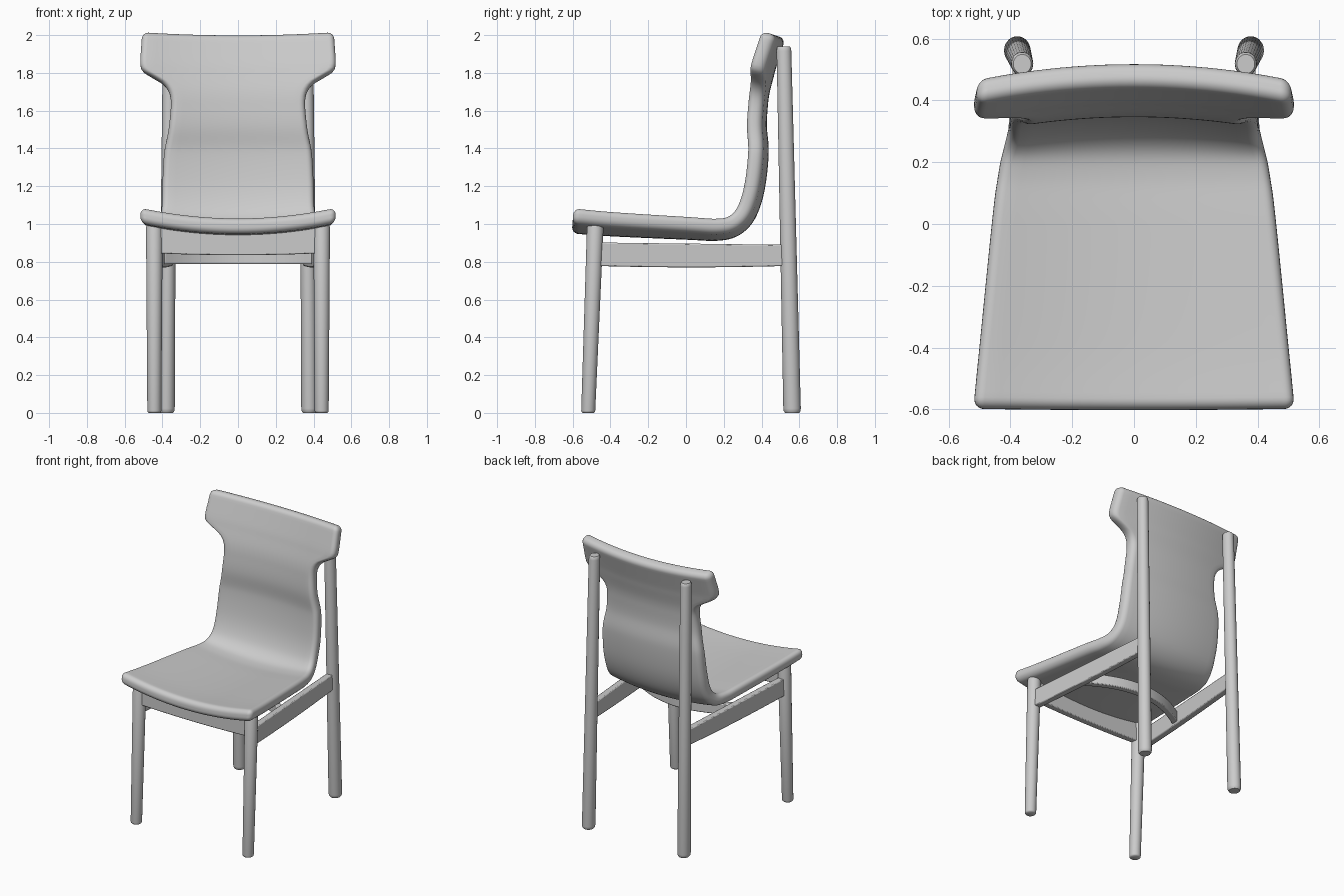
import bpy, bmesh, math
from mathutils import Vector

if "Cube" in bpy.data.objects:
    bpy.data.objects.remove(bpy.data.objects["Cube"])


def finish(name, bm, angle=40, bevel=0.0):
    bmesh.ops.recalc_face_normals(bm, faces=bm.faces)
    me = bpy.data.meshes.new(name)
    bm.to_mesh(me)
    bm.free()
    ob = bpy.data.objects.new(name, me)
    bpy.context.collection.objects.link(ob)
    bpy.ops.object.select_all(action='DESELECT')
    ob.select_set(True)
    bpy.context.view_layer.objects.active = ob
    bpy.ops.object.shade_smooth_by_angle(angle=math.radians(angle))
    if bevel:
        m = ob.modifiers.new("bevel", 'BEVEL')
        m.width, m.segments = bevel, 2
        m.limit_method, m.angle_limit = 'ANGLE', math.radians(40)
    return ob


def loft(rings):
    """Join equal-length closed rings into a capped skin."""
    bm = bmesh.new()
    vs = [[bm.verts.new(p) for p in r] for r in rings]
    n = len(vs[0])
    for a, b in zip(vs, vs[1:]):
        for i in range(n):
            j = (i + 1) % n
            bm.faces.new((a[i], a[j], b[j], b[i]))
    bm.faces.new(vs[0])
    bm.faces.new(vs[-1])
    return bm


def catmull(pts, steps=24):
    p = [2 * pts[0] - pts[1]] + pts + [2 * pts[-1] - pts[-2]]
    out = []
    for a, b, c, d in zip(p, p[1:], p[2:], p[3:]):
        for k in range(steps):
            t = k / steps
            out.append(0.5 * (2 * b + (c - a) * t + (2 * a - 5 * b + 4 * c - d) * t * t
                              + (3 * b - a - 3 * c + d) * t ** 3))
    return out + [pts[-1]]


# Seat and back: centre line of the underside as (y, z, half width)
PROFILE = [Vector(p) for p in (
    (-0.605, 0.95, 0.52), (-0.40, 0.935, 0.50), (0.0, 0.917, 0.46), (0.16, 0.911, 0.44),
    (0.26, 0.93, 0.425), (0.335, 0.985, 0.412), (0.385, 1.07, 0.403), (0.42, 1.20, 0.40),
    (0.438, 1.38, 0.39), (0.428, 1.52, 0.365), (0.434, 1.63, 0.355), (0.441, 1.685, 0.365),
    (0.45, 1.725, 0.40), (0.458, 1.755, 0.455), (0.466, 1.785, 0.503), (0.475, 1.82, 0.517),
    (0.50, 1.90, 0.513), (0.526, 1.982, 0.507))]
THICK, ROUND, CURVE = 0.082, 0.034, 0.21


def shell():
    line = catmull(PROFILE)
    dist = [0.0]
    for a, b in zip(line, line[1:]):
        dist.append(dist[-1] + (b - a).xy.length)
    total = dist[-1]

    def at(s):
        s = min(max(s, 0), total)
        i = next(k for k in range(1, len(dist)) if dist[k] >= s - 1e-9)
        f = (s - dist[i - 1]) / (dist[i] - dist[i - 1])
        return line[i - 1].lerp(line[i], f)

    lip = [ROUND * (1 - math.cos(k * math.pi / 12)) for k in range(6)]
    mid = [ROUND + (total - 2 * ROUND) * k / 110 for k in range(111)]
    rings = []
    for s in lip + mid + [total - d for d in reversed(lip)]:
        y, z, w = at(s)
        tan = (at(s + 0.02) - at(s - 0.02)).xy.normalized()
        ny, nz = -tan.y, tan.x
        # round over the front edge and the top edge
        d = min(s, total - s, ROUND)
        inset = 0.97 * (ROUND - math.sqrt(max(0, ROUND ** 2 - (ROUND - d) ** 2)))
        r, hw, ht = ROUND - inset, w - inset, THICK / 2 - inset
        sec = []
        for sx, sz, start in ((1, 1, 0), (-1, 1, 90), (-1, -1, 180), (1, -1, 270)):
            for k in range(6):
                a = math.radians(start + 18 * k)
                sec.append((sx * (hw - r) + r * math.cos(a), sz * (ht - r) + r * math.sin(a)))
            if sx * sz < 0:
                continue
            for k in range(1, 20):          # broad face, run towards the other side
                sec.append((sx * (hw - r) * (1 - k / 10), sz * ht))
        # the broad faces follow corners 1 and 3
        ring = []
        for x, n in sec:
            off = n + THICK / 2 + CURVE * x * x
            ring.append((x, y + ny * off, z + nz * off))
        rings.append(ring)
    return finish("seat_and_back", loft(rings), 50)


# Round tapered legs
def leg(name, bottom, top, r0, r1, stretch):
    b, t = Vector(bottom), Vector(top)
    rings = []
    for f, k in ((0, 0.8), (0.005, 0.95), (0.012, 1), (0.5, 1), (0.988, 1), (0.996, 0.95), (1, 0.8)):
        c, r = b.lerp(t, f), (r0 + (r1 - r0) * f) * k
        rings.append([(c.x + r * math.cos(a), c.y + stretch * r * math.sin(a), c.z)
                      for a in (i * math.tau / 28 for i in range(28))])
    finish(name, loft(rings), 50)


# Rails: flat bars along (x, y, bottom, top) stations
def rail(name, stations, thick):
    rings = []
    for i, (x, y, lo, hi) in enumerate(stations):
        a, b = stations[max(i - 1, 0)], stations[min(i + 1, len(stations) - 1)]
        d = Vector((b[0] - a[0], b[1] - a[1])).normalized() * thick / 2
        rings.append([(x - d.y, y + d.x, lo), (x + d.y, y - d.x, lo),
                      (x + d.y, y - d.x, hi), (x - d.y, y + d.x, hi)])
    finish(name, loft(rings), 40, 0.006)


shell()
for side, s in (("right", 1), ("left", -1)):
    leg("front_leg_" + side, (s * 0.443, -0.518, 0), (s * 0.443, -0.48, 0.995), 0.037, 0.044, 1.0)
    leg("back_leg_" + side, (s * 0.378, 0.562, 0), (s * 0.362, 0.518, 1.94), 0.043, 0.036, 1.08)
    rail("side_rail_" + side,
         [(s * (0.44 - 0.072 * f), -0.47 + 1.0 * f, 0.778 - 0.03 * f * (1 - f), 0.902 - 0.012 * f)
          for f in (i / 10 for i in range(11))], 0.045)

span = [i / 10 for i in range(-10, 11)]
rail("front_rail", [(0.435 * u, -0.483, 0.835 + 0.01 * u * u, 0.95 + 0.035 * u * u) for u in span], 0.045)
# Bowed bar between the side rails
rail("cross_bar", [(0.40 * u, 0.08 - 0.14 * u * u, 0.787, 0.86) for u in span], 0.045)
